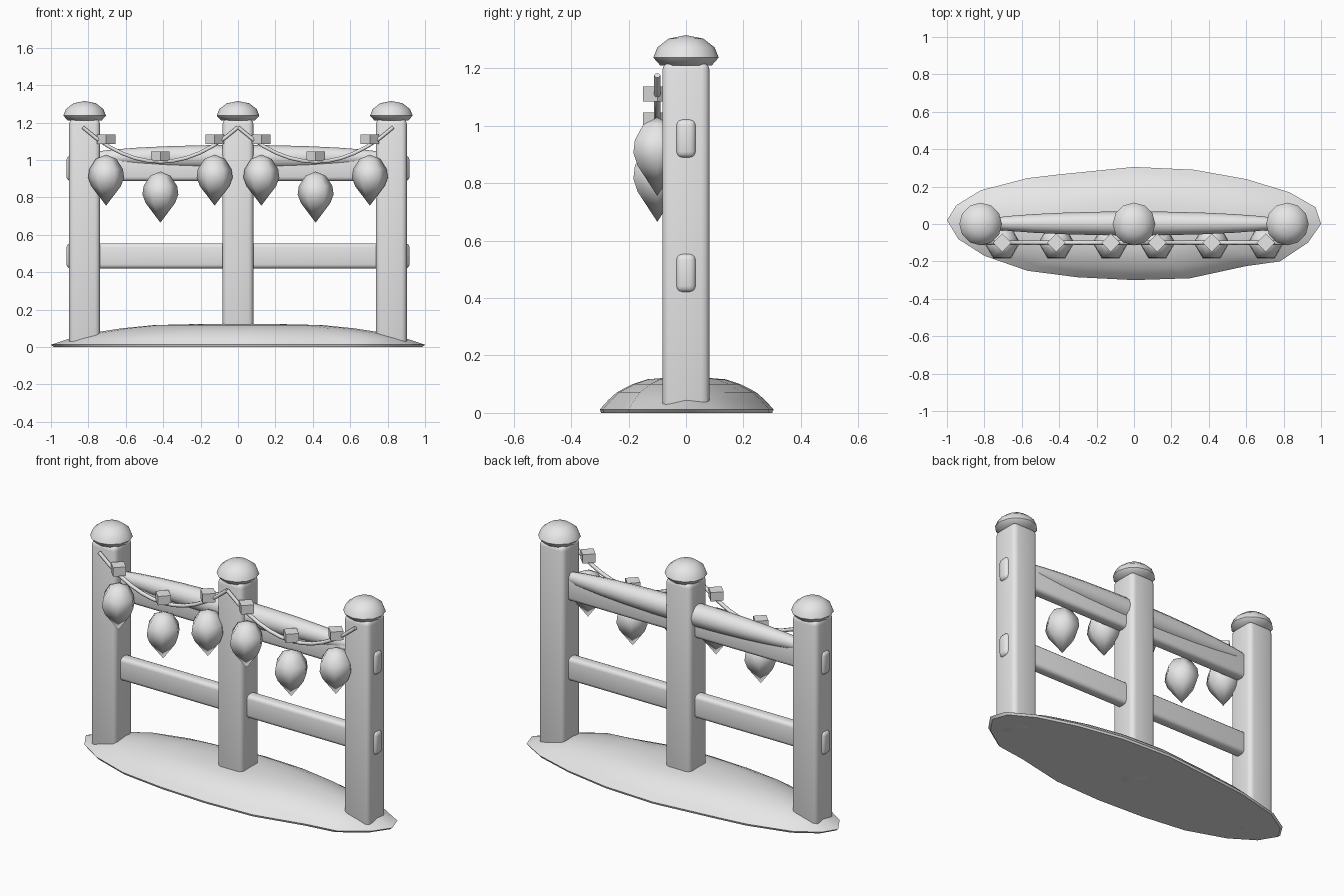
import bpy, bmesh, math
from mathutils import Vector, Matrix

cube = bpy.data.objects.get("Cube")
if cube:
    bpy.data.objects.remove(cube, do_unlink=True)

grey = bpy.data.materials.new("plain_grey")
grey.use_nodes = True
grey.diffuse_color = (0.8, 0.8, 0.8, 1)
grey.node_tree.nodes["Principled BSDF"].inputs["Base Color"].default_value = (0.8, 0.8, 0.8, 1)


def finish(name, bm, angle=40, loc=(0, 0, 0)):
    """Turn a bmesh into a smooth-shaded object with sharp edges above the angle."""
    bmesh.ops.recalc_face_normals(bm, faces=bm.faces)
    mesh = bpy.data.meshes.new(name)
    bm.to_mesh(mesh)
    bm.free()
    mesh.shade_smooth()
    mesh.set_sharp_from_angle(angle=math.radians(angle))
    mesh.materials.append(grey)
    obj = bpy.data.objects.new(name, mesh)
    obj.location = loc
    bpy.context.collection.objects.link(obj)
    return obj


def box(name, loc, size, bevel=0, segments=3, turn=0):
    bm = bmesh.new()
    bmesh.ops.create_cube(bm, size=1)
    bmesh.ops.scale(bm, vec=size, verts=bm.verts)
    if bevel:
        bmesh.ops.bevel(bm, geom=bm.edges[:], offset=bevel, segments=segments,
                        profile=0.5, affect='EDGES')
    bmesh.ops.rotate(bm, matrix=Matrix.Rotation(turn, 3, 'Z'), verts=bm.verts)
    return finish(name, bm, 40, loc)


def rings_to_mesh(bm, outline, rings, tip):
    """Stack scaled copies of an outline, close the bottom, fan to a tip."""
    loops = [[bm.verts.new((x * s, y * s, z)) for x, y in outline] for s, z in rings]
    n = len(outline)
    for a, b in zip(loops, loops[1:]):
        for i in range(n):
            j = (i + 1) % n
            bm.faces.new((a[i], a[j], b[j], b[i]))
    top = bm.verts.new((0, 0, tip))
    for i in range(n):
        bm.faces.new((loops[-1][i], loops[-1][(i + 1) % n], top))
    return loops[0]


def circle(n):
    return [(math.cos(math.tau * i / n), math.sin(math.tau * i / n)) for i in range(n)]


# Ground mound
outline = [(1, 0), (.97, .09), (.83, .17), (.6, .24), (.32, .29), (0, .305), (-.4, .265),
           (-.57, .245), (-.82, .18), (-.95, .1), (-1, .02), (-.94, -.08), (-.8, -.17),
           (-.57, -.25), (-.3, -.285), (0, -.3), (.3, -.29), (.6, -.225), (.78, -.2), (.93, -.1)]
bm = bmesh.new()
base = rings_to_mesh(bm, outline, [(.985, 0), (1, .012), (.9, .045), (.8, .072),
                                   (.62, .1), (.45, .117), (.2, .123)], .125)
bm.faces.new(base)
finish("ground_mound", bm, 40)

# Posts with domed caps
for side, x in (("right", -.82), ("middle", 0), ("left", .82)):
    box(side + "_post", (x, 0, .61), (.165, .165, 1.22), .028)
    bm = bmesh.new()
    base = rings_to_mesh(bm, circle(12), [(.09, 1.21), (.114, 1.237), (.1, 1.272),
                                          (.06, 1.303)], 1.315)
    bm.faces.new(base)
    finish(side + "_post_cap", bm, 50, (x, 0, 0))

# Rails running through the posts
for name, z in (("lower_rail", .487), ("upper_rail", .955)):
    box(name, (0, 0, z), (1.834, .07, .135), .022)

# Long rounded topping on the upper rail
bm = bmesh.new()
bmesh.ops.create_uvsphere(bm, u_segments=12, v_segments=14, radius=1)
bmesh.ops.rotate(bm, matrix=Matrix.Rotation(math.pi / 2, 3, 'Y'), verts=bm.verts)
bmesh.ops.scale(bm, vec=(.855, .064, .065), verts=bm.verts)
finish("upper_rail_topping", bm, 60, (0, .003, 1.015))

# Hanging cord, clips and lanterns, one swag per bay
SPAN, LOW, HIGH, CORD_Y = .415, .99, 1.175, -.1


def cord_height(t):
    return LOW + (HIGH - LOW) * t * t


for side, cx in (("right", -SPAN), ("left", SPAN)):
    bm = bmesh.new()
    previous = None
    steps = 12
    for k in range(steps + 1):
        t = 2 * k / steps - 1
        slope = Vector((SPAN, 0, 2 * (HIGH - LOW) * t)).normalized()
        up = Vector((-slope.z, 0, slope.x))
        centre = Vector((cx + SPAN * t, CORD_Y, cord_height(t)))
        ring = [bm.verts.new(centre + .011 * (Vector((0, c, 0)) + up * s))
                for c, s in circle(6)]
        if previous:
            for i in range(6):
                j = (i + 1) % 6
                bm.faces.new((previous[i], previous[j], ring[j], ring[i]))
        if k in (0, steps):
            bm.faces.new(ring)
        previous = ring
    finish(side + "_cord", bm, 65)

    for spot, dx in (("outer", -.29), ("centre", 0), ("inner", .29)):
        x = cx + dx
        z = cord_height(dx / SPAN) + .03
        label = side + "_" + spot
        box(label + "_clip", (x, CORD_Y, z), (.07, .07, .052), turn=math.pi / 4)
        # Six-sided lantern with a pointed lower end
        bm = bmesh.new()
        base = rings_to_mesh(bm, circle(6), [(.079, -.25), (.096, -.205), (.09, -.16),
                                             (.055, -.105)], -.082)
        point = bm.verts.new((0, 0, -.355))
        for i in range(6):
            bm.faces.new((base[i], base[(i + 1) % 6], point))
        finish(label + "_lantern", bm, 62, (x, CORD_Y, z))
